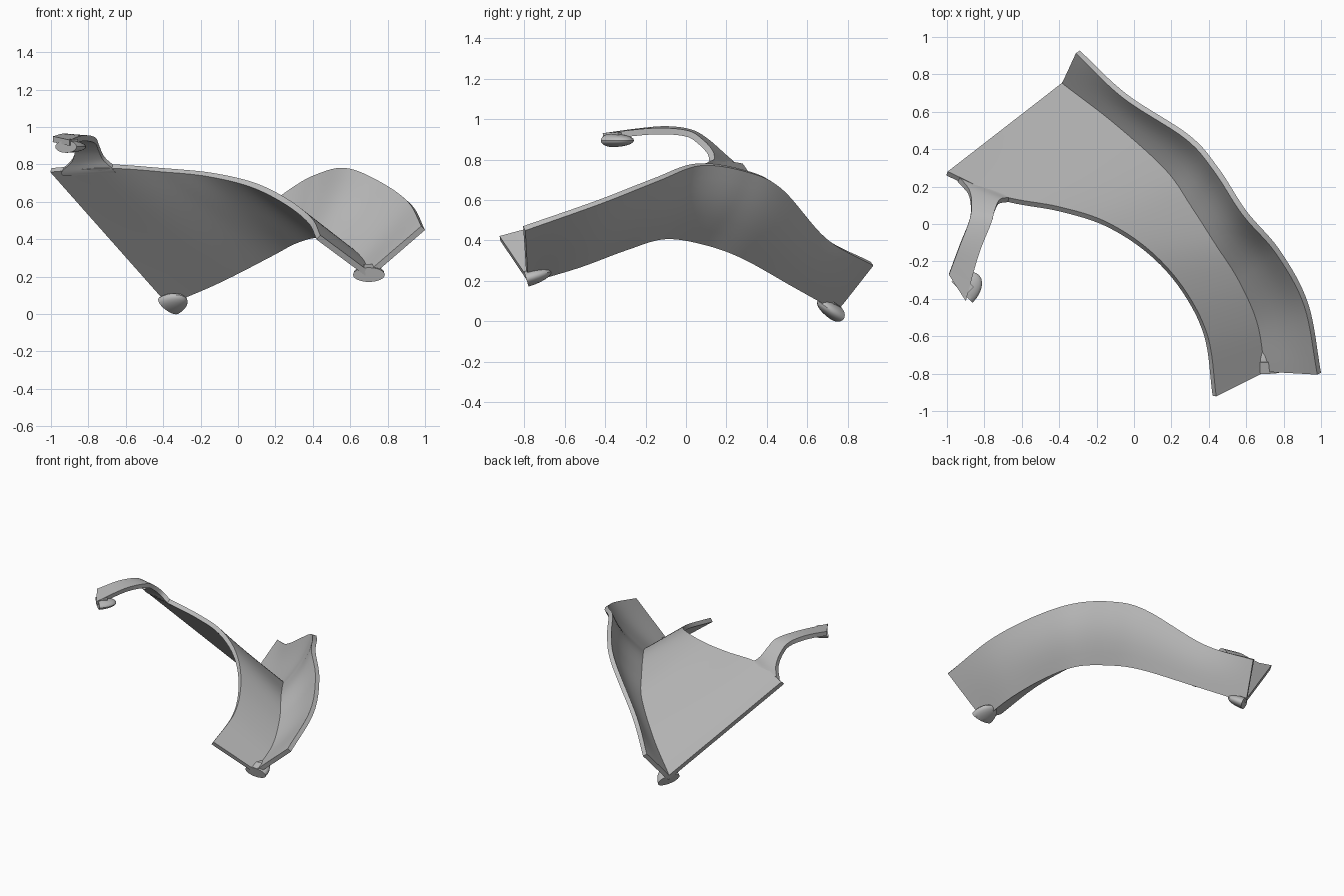
import bpy, bmesh, math
from mathutils import Vector, Matrix

if "Cube" in bpy.data.objects:
    bpy.data.objects.remove(bpy.data.objects["Cube"])

grey = bpy.data.materials.new("plain_grey")
grey.use_nodes = True
grey.diffuse_color = (0.5, 0.5, 0.5, 1)
grey.node_tree.nodes["Principled BSDF"].inputs["Base Color"].default_value = (0.5, 0.5, 0.5, 1)


def spline(points, steps):
    """Smooth path through the given points."""
    p = [Vector(q) for q in points]
    p = [2 * p[0] - p[1]] + p + [2 * p[-1] - p[-2]]
    out = []
    for i in range(1, len(p) - 2):
        a, b, c, d = p[i - 1:i + 3]
        for k in range(steps):
            t = k / steps
            out.append(0.5 * (2 * b + (c - a) * t + (2 * a - 5 * b + 4 * c - d) * t * t
                              + (3 * b - a - 3 * c + d) * t ** 3))
    return out + [p[-2]]


def finish(name, bm, thickness=0):
    bmesh.ops.recalc_face_normals(bm, faces=bm.faces)
    mesh = bpy.data.meshes.new(name)
    bm.to_mesh(mesh)
    bm.free()
    obj = bpy.data.objects.new(name, mesh)
    bpy.context.collection.objects.link(obj)
    mesh.materials.append(grey)
    bpy.ops.object.select_all(action="DESELECT")
    obj.select_set(True)
    bpy.context.view_layer.objects.active = obj
    if thickness:
        mod = obj.modifiers.new("thickness", "SOLIDIFY")
        mod.thickness = thickness
        mod.offset = 0
        mod.use_even_offset = True
        bpy.ops.object.modifier_apply(modifier=mod.name)
    bpy.ops.object.shade_smooth_by_angle(angle=math.radians(35))


def loft(name, rows, thickness):
    bm = bmesh.new()
    grid = [[bm.verts.new(v) for v in row] for row in rows]
    for r, s in zip(grid, grid[1:]):
        for i in range(len(r) - 1):
            bm.faces.new((r[i], r[i + 1], s[i + 1], s[i]))
    finish(name, bm, thickness)


# Folded shell: front panel and outer wall meet along a curved crease
front_edge = spline([(-1, .27, .77), (-.71, .14, .79), (-.4, .08, .77), (-.15, 0, .745),
                     (.08, -.15, .69), (.26, -.35, .6), (.385, -.6, .5), (.43, -.92, .41)], 8)
crease = spline([(-.38, .75, .07), (-.1, .535, .19), (.175, .285, .33), (.31, .09, .4),
                 (.435, -.105, .427), (.56, -.3, .37), (.66, -.53, .285), (.7, -.785, .21)], 8)
wall_edge = spline([(-.3, .92, .285), (-.05, .685, .415), (.285, .465, .66), (.44, .29, .745),
                    (.59, .06, .775), (.77, -.15, .7), (.92, -.43, .59), (.99, -.8, .46)], 8)
rows = []
for i, (a, c, b) in enumerate(zip(front_edge, crease, wall_edge)):
    u = i / (len(crease) - 1)
    bulge = Vector((.02, .02, -.01)) * math.sin(math.pi * u)
    row = [a.lerp(c, k / 6) for k in range(6)]
    row += [c.lerp(b, k / 6) + bulge * math.sin(math.pi * k / 6) for k in range(7)]
    rows.append(row)
loft("folded_shell", rows, .031)

# Curved arm growing out of the edge of the front panel
left = spline([(-.93, .255, .748), (-.94, .24, .768), (-.885, .175, .825), (-.87, .1, .89),
               (-.88, .02, .935), (-.93, -.11, .95), (-.99, -.27, .935)], 5)
right = spline([(-.65, .145, .765), (-.67, .13, .788), (-.72, .12, .835), (-.745, .07, .89),
                (-.765, 0, .93), (-.83, -.16, .94), (-.9, -.41, .915)], 5)
loft("arm", [[l.lerp(r, k / 4) for k in range(5)] for l, r in zip(left, right)], .031)


def clip(name, tip, along, up, size):
    """Half dome with a flat end at the tip, and a small square peg."""
    y = Vector(along).normalized()
    x = y.cross(Vector(up)).normalized()
    frame = Matrix((x, y, x.cross(y))).transposed().to_4x4()
    frame.translation = tip
    bm = bmesh.new()
    bmesh.ops.create_uvsphere(bm, u_segments=24, v_segments=12, radius=1)
    bmesh.ops.scale(bm, vec=size, verts=bm.verts)
    cut = bmesh.ops.bisect_plane(bm, geom=bm.verts[:] + bm.edges[:] + bm.faces[:],
                                 plane_co=(0, 0, 0), plane_no=(0, 1, 0), clear_outer=True)
    bmesh.ops.contextual_create(bm, geom=[e for e in cut["geom_cut"]
                                          if isinstance(e, bmesh.types.BMEdge)])
    bmesh.ops.create_cube(bm, size=1, matrix=Matrix.Translation((0, -.035, .015))
                          @ Matrix.Diagonal((.05, .06, .05, 1)))
    bm.transform(frame)
    finish(name, bm)


# Clips at both crease ends and under the arm tip
clip("front_clip", (.7, -.79, .21), (0, -1, -.3), (0, 0, 1), (.085, .13, .04))
clip("back_clip", (-.37, .735, .045), (-.7, .6, -.4), (.2, .4, .9), (.08, .12, .04))
clip("arm_clip", (-.92, -.365, .895), (-.6, -.6, 0), (0, 0, 1), (.08, .13, .033))
